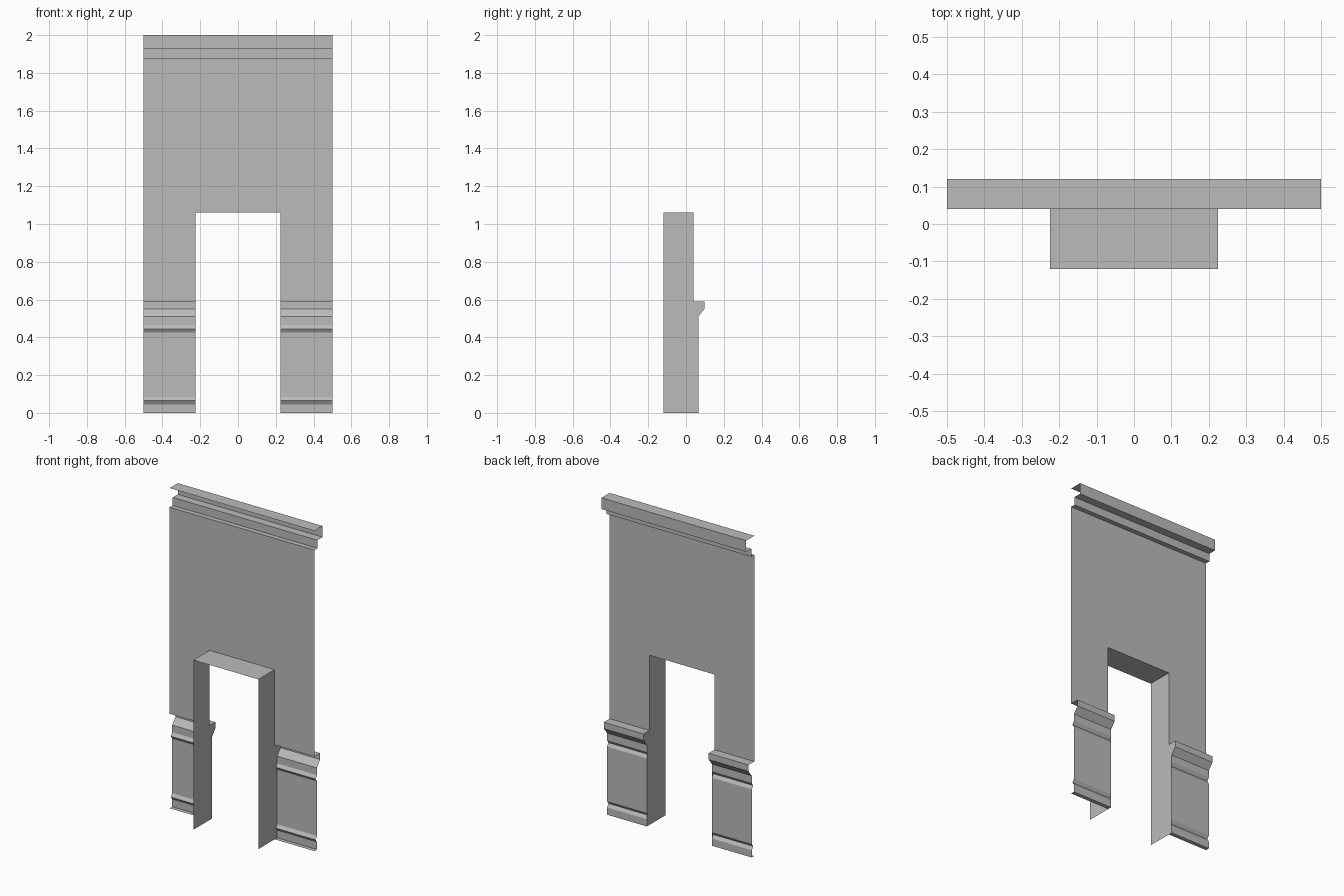
import bpy, bmesh

cube = bpy.data.objects.get("Cube")
if cube:
    bpy.data.objects.remove(cube, do_unlink=True)

plaster = bpy.data.materials.new("plain_grey")
plaster.use_nodes = True
grey = (0.5, 0.5, 0.5, 1)
plaster.diffuse_color = grey
plaster.node_tree.nodes["Principled BSDF"].inputs["Base Color"].default_value = grey

HALF = 0.5        # half the wall width
DOOR = 0.225      # half the doorway width
HEAD = 1.06       # doorway height
WALL = 0.04       # y of the wall sheet
BACK = -0.12      # y of the far edge of the door lining
RAIL = 0.59       # top of the wainscot
FACE = 0.065      # y of the wainscot face
CROWN = 1.88      # bottom of the crown moulding


def finish(name, bm):
    mesh = bpy.data.meshes.new(name)
    bm.to_mesh(mesh)
    bm.free()
    mesh.materials.append(plaster)
    obj = bpy.data.objects.new(name, mesh)
    bpy.context.collection.objects.link(obj)
    return obj


def sheet(name, points):
    """One flat face through the given points."""
    bm = bmesh.new()
    bm.faces.new([bm.verts.new(p) for p in points])
    return finish(name, bm)


def sweep(profile, x0, x1):
    """Open strip of a (y, z) profile run along x, facing outward (+y)."""
    bm = bmesh.new()
    a = [bm.verts.new((x0, y, z)) for y, z in profile]
    b = [bm.verts.new((x1, y, z)) for y, z in profile]
    faces = [bm.faces.new((b[i], a[i], a[i + 1], b[i + 1]))
             for i in range(len(profile) - 1)]
    return bm, faces


# Wall sheet above the wainscot, cut around the doorway
outline = [(-HALF, RAIL), (-HALF, CROWN), (HALF, CROWN), (HALF, RAIL),
           (DOOR, RAIL), (DOOR, HEAD), (-DOOR, HEAD), (-DOOR, RAIL)]
sheet("wall", [(x, WALL, z) for x, z in outline])

# Stepped crown moulding
crown = [(WALL, CROWN), (0.07, CROWN), (0.07, 1.93), (0.12, 1.93),
         (0.12, 2.0), (WALL, 2.0)]
bm, _ = sweep(crown, -HALF, HALF)
finish("crown_moulding", bm)

# Wainscot with a chair rail and a raised panel on each side of the doorway
wainscot = [(WALL, 0), (FACE, 0), (FACE, 0.51), (0.097, 0.55),
            (0.097, RAIL), (WALL, RAIL)]
for side, x0, x1 in (("right", -HALF, -DOOR), ("left", DOOR, HALF)):
    bm, faces = sweep(wainscot, x0, x1)
    panel = faces[1]
    bm.normal_update()
    for width, depth in ((0.045, 0), (0.02, -0.013), (0.02, 0.013)):
        bmesh.ops.inset_region(bm, faces=[panel], thickness=width, depth=depth,
                               use_even_offset=True)
    finish(side + "_wainscot", bm)

# Door lining: the side sheets follow the wainscot profile
jamb = [(BACK, 0)] + wainscot[1:] + [(WALL, HEAD), (BACK, HEAD)]
sheet("left_jamb", [(DOOR, y, z) for y, z in reversed(jamb)])
sheet("right_jamb", [(-DOOR, y, z) for y, z in jamb])
sheet("door_head", [(-DOOR, BACK, HEAD), (-DOOR, WALL, HEAD),
                    (DOOR, WALL, HEAD), (DOOR, BACK, HEAD)])
